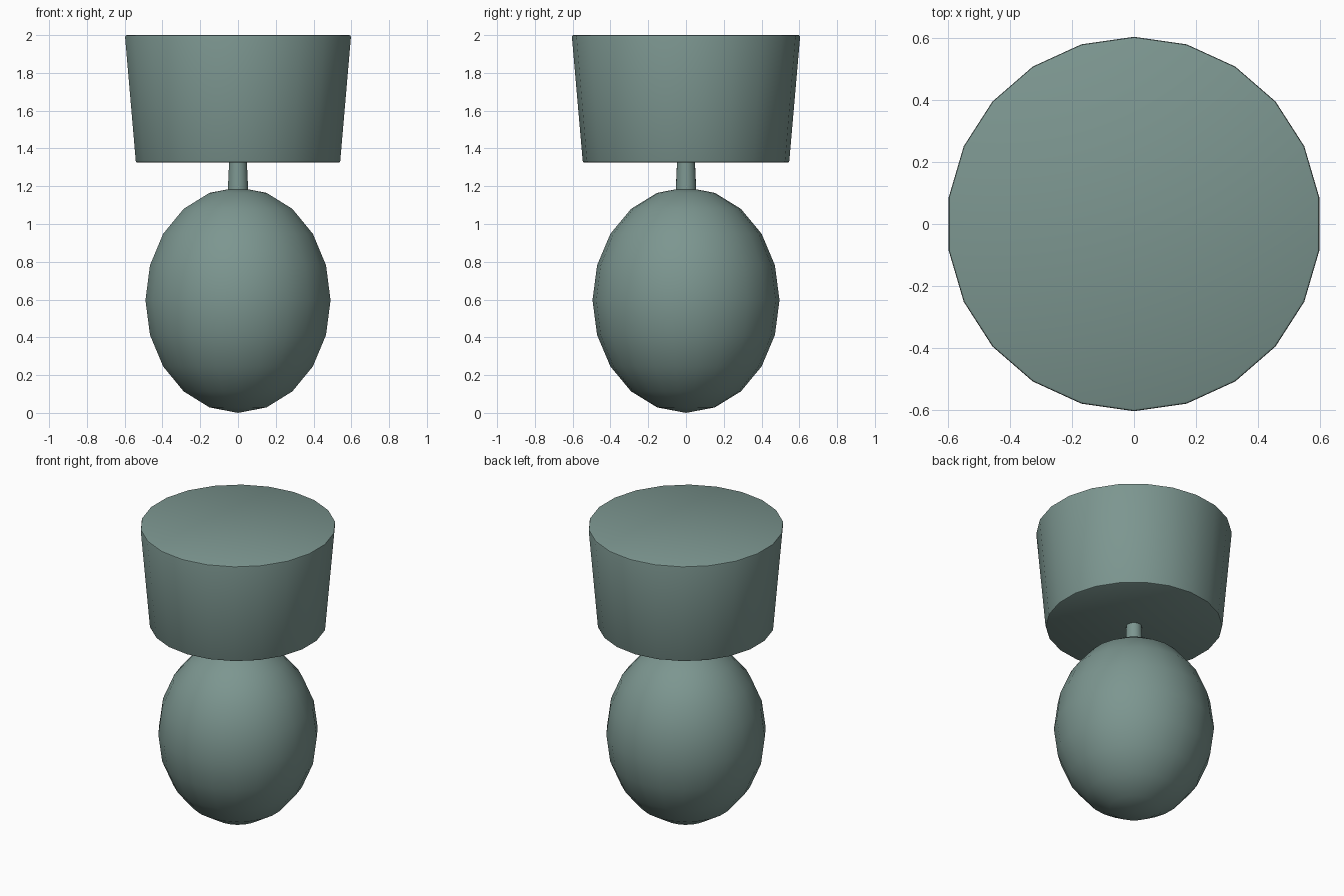
import bpy
import bmesh
import math

cube = bpy.data.objects.get("Cube")
if cube:
    bpy.data.objects.remove(cube, do_unlink=True)

SIDES = 22

# Single grey-green material
colour = (0.202, 0.305, 0.279, 1.0)
mat = bpy.data.materials.new("grey_green")
mat.use_nodes = True
mat.diffuse_color = colour
bsdf = mat.node_tree.nodes["Principled BSDF"]
bsdf.inputs["Base Color"].default_value = colour
bsdf.inputs["Roughness"].default_value = 0.7


def finish(bm, name):
    """Turn a bmesh into a smooth-shaded object with sharp rims."""
    bmesh.ops.recalc_face_normals(bm, faces=bm.faces)
    mesh = bpy.data.meshes.new(name)
    bm.to_mesh(mesh)
    bm.free()
    mesh.materials.append(mat)
    obj = bpy.data.objects.new(name, mesh)
    bpy.context.collection.objects.link(obj)
    bpy.ops.object.select_all(action="DESELECT")
    obj.select_set(True)
    bpy.context.view_layer.objects.active = obj
    bpy.ops.object.shade_smooth_by_angle(angle=math.radians(35))
    return obj


def lathe(name, profile):
    """Closed solid of revolution from (radius, z) points, bottom to top."""
    bm = bmesh.new()
    rings = []
    for r, z in profile:
        if r == 0:
            rings.append([bm.verts.new((0, 0, z))] * SIDES)
            continue
        turns = [2 * math.pi * i / SIDES for i in range(SIDES)]
        rings.append([bm.verts.new((r * math.sin(a), r * math.cos(a), z)) for a in turns])
    for low, high in zip(rings, rings[1:]):
        for i in range(SIDES):
            j = (i + 1) % SIDES
            bm.faces.new(list(dict.fromkeys((low[i], low[j], high[j], high[i]))))
    # Flat caps on open ends
    for ring, (r, z) in ((rings[0], profile[0]), (rings[-1], profile[-1])):
        if r > 0:
            bm.faces.new(ring)
    return finish(bm, name)


# Egg-shaped lower body: ten rings from pole to pole
steps = 10
body = [(0.495 * math.sin(math.pi * k / steps) if 0 < k < steps else 0,
         0.597 - 0.597 * math.cos(math.pi * k / steps)) for k in range(steps + 1)]
lathe("round_body", body)

# Thin tapered stem joining body and drum
lathe("stem", [(0.057, 1.12), (0.047, 1.34)])

# Flared drum on top with a small bevel on both rims
lathe("drum", [(0.538, 1.325), (0.544, 1.328), (0.547, 1.335),
               (0.604, 1.990), (0.602, 1.997), (0.596, 2.0)])
